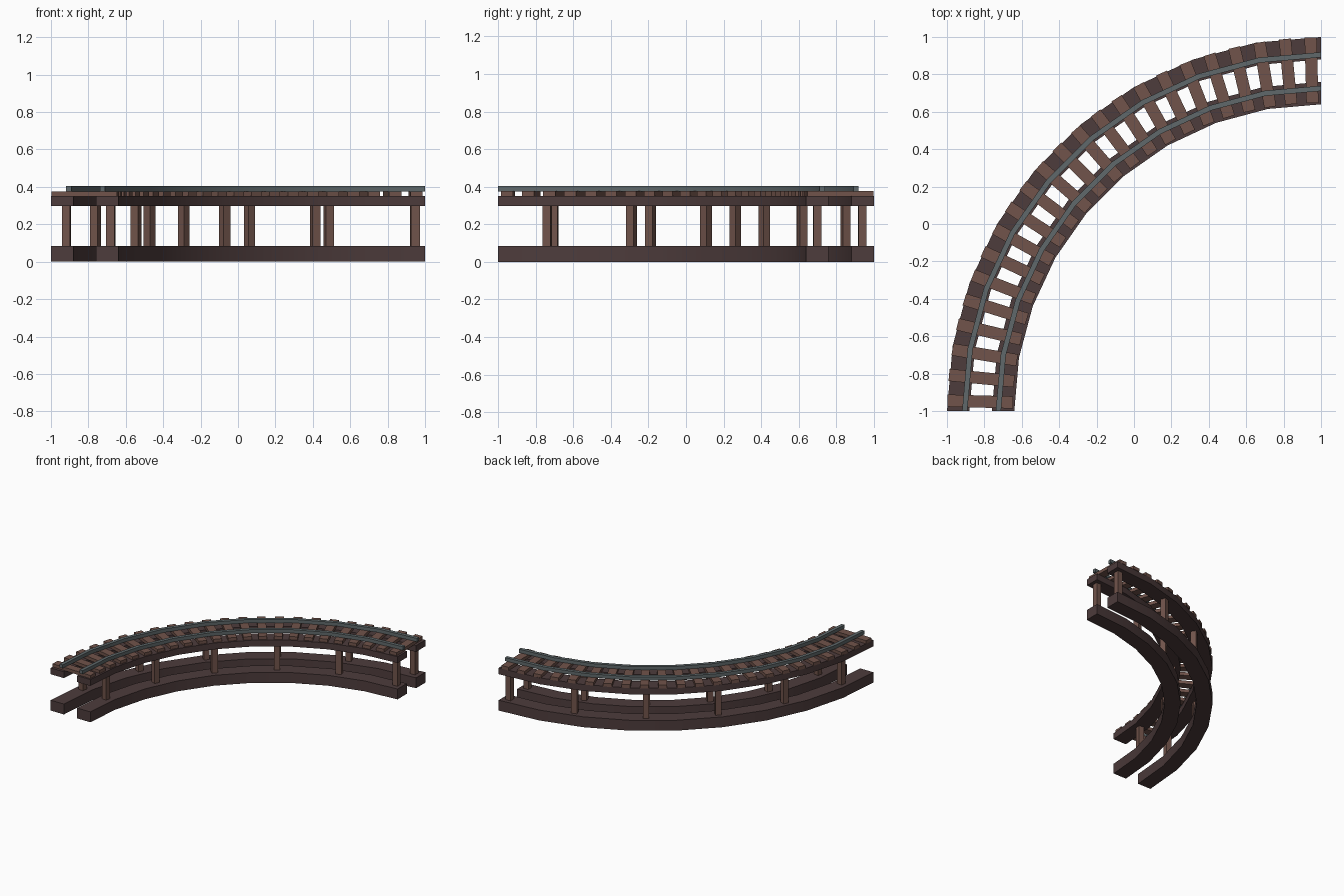
import bpy, bmesh, math
from mathutils import Matrix, Vector

if "Cube" in bpy.data.objects:
    bpy.data.objects.remove(bpy.data.objects["Cube"], do_unlink=True)

CENTRE = Vector((1, -1, 0))   # centre of the quarter bend
SEGMENTS = 9


def material(name, colour):
    mat = bpy.data.materials.new(name)
    mat.use_nodes = True
    mat.diffuse_color = (*colour, 1)
    mat.node_tree.nodes["Principled BSDF"].inputs["Base Color"].default_value = (*colour, 1)
    return mat


dark_wood = material("dark wood", (0.075, 0.045, 0.045))
light_wood = material("light wood", (0.165, 0.088, 0.070))
steel = material("grey steel", (0.115, 0.140, 0.145))


def on_bend(radius, degrees, z):
    """Point on the bend; 0 degrees is the front end, 90 the right end."""
    a = math.radians(degrees)
    return CENTRE + Vector((-radius * math.cos(a), radius * math.sin(a), z))


def finish(name, bm, mat):
    bmesh.ops.recalc_face_normals(bm, faces=bm.faces)
    mesh = bpy.data.meshes.new(name)
    bm.to_mesh(mesh)
    bm.free()
    mesh.materials.append(mat)
    obj = bpy.data.objects.new(name, mesh)
    bpy.context.collection.objects.link(obj)
    return obj


def curved_bar(name, r0, r1, z0, z1, mat):
    """Rectangular section swept round the bend, with closed ends."""
    bm = bmesh.new()
    section = [(r0, z0), (r1, z0), (r1, z1), (r0, z1)]
    rings = [[bm.verts.new(on_bend(r, 90 * i / SEGMENTS, z)) for r, z in section]
             for i in range(SEGMENTS + 1)]
    for a, b in zip(rings, rings[1:]):
        for k in range(4):
            n = (k + 1) % 4
            bm.faces.new((a[k], a[n], b[n], b[k]))
    bm.faces.new(rings[0])
    bm.faces.new(rings[-1])
    obj = finish(name, bm, mat)
    bpy.ops.object.select_all(action='DESELECT')
    obj.select_set(True)
    bpy.context.view_layer.objects.active = obj
    bpy.ops.object.shade_smooth_by_angle(angle=math.radians(30))


def block(name, radius, degrees, z0, z1, length, width, mat):
    """Box placed on the bend, its length pointing at the bend's centre."""
    bm = bmesh.new()
    bmesh.ops.create_cube(bm, size=1)
    place = (Matrix.Translation(on_bend(radius, degrees, (z0 + z1) / 2))
             @ Matrix.Rotation(-math.radians(degrees), 4, 'Z')
             @ Matrix.Diagonal((length, width, z1 - z0, 1)))
    bm.transform(place)
    finish(name, bm, mat)


# Lower and upper beams, rails and posts on each side
for side, r0, rail in (("outer", 1.88, 1.905), ("inner", 1.64, 1.725)):
    curved_bar(side + "_base_beam", r0, r0 + 0.12, 0, 0.085, dark_wood)
    curved_bar(side + "_top_beam", r0, r0 + 0.12, 0.298, 0.35, dark_wood)
    curved_bar(side + "_rail", rail - 0.014, rail + 0.014, 0.375, 0.404, steel)
    for i in range(6):
        block(f"{side}_post_{i + 1}", r0 + 0.06, 88.3 - 15.9 * i,
              0.08, 0.30, 0.044, 0.044, light_wood)

# Cross ties under the rails
TIES = 23
for i in range(TIES):
    angle = 1.6 + (90 - 2 * 1.6) * i / (TIES - 1)
    block(f"tie_{i + 1}", 1.823, angle, 0.349, 0.376, 0.35, 0.065, light_wood)
